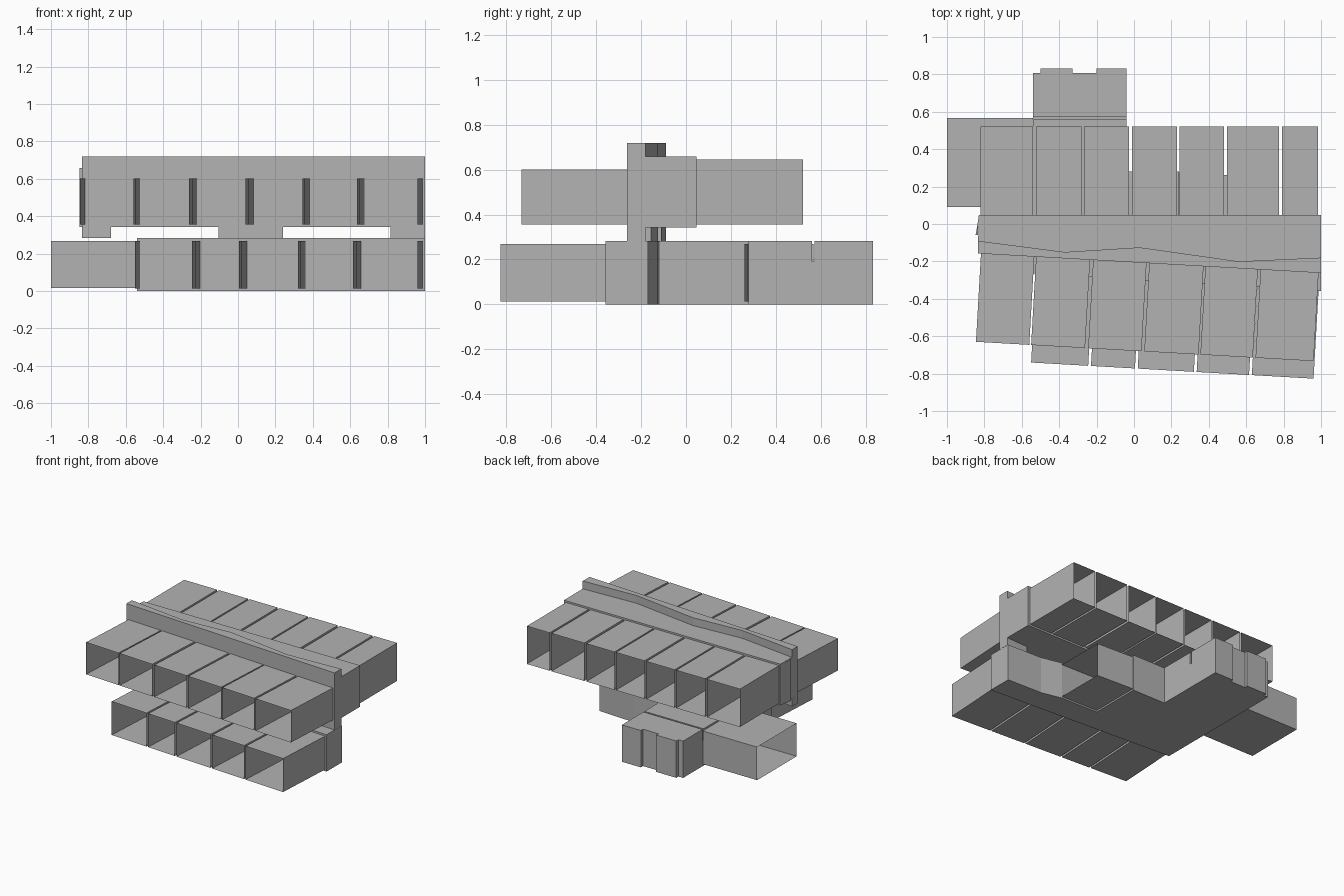
import bpy, bmesh

cube = bpy.data.objects.get("Cube")
if cube:
    bpy.data.objects.remove(cube, do_unlink=True)

grey = bpy.data.materials.new("concrete_grey")
grey.use_nodes = True
grey.diffuse_color = (0.45, 0.45, 0.45, 1)
grey.node_tree.nodes["Principled BSDF"].inputs["Base Color"].default_value = grey.diffuse_color

SLOPE = -0.057          # slant of the front facade


def add_object(name, bm):
    mesh = bpy.data.meshes.new(name)
    bm.to_mesh(mesh)
    bm.free()
    mesh.materials.append(grey)
    bpy.context.collection.objects.link(bpy.data.objects.new(name, mesh))


def prism(name, plan, z0, z1):
    """Solid block with a flat outline."""
    bm = bmesh.new()
    face = bm.faces.new([bm.verts.new((x, y, z0)) for x, y in plan])
    top = bmesh.ops.extrude_face_region(bm, geom=[face])["geom"]
    verts = [v for v in top if isinstance(v, bmesh.types.BMVert)]
    bmesh.ops.translate(bm, verts=verts, vec=(0, 0, z1 - z0))
    bmesh.ops.recalc_face_normals(bm, faces=bm.faces)
    add_object(name, bm)


def box(name, x0, x1, y0, y1, z0, z1):
    prism(name, [(x0, y0), (x1, y0), (x1, y1), (x0, y1)], z0, z1)


def tube(name, mouth, root, z0, z1):
    """Thin room shell, open at the mouth and closed by the body at its root."""
    bm = bmesh.new()
    rings = [[bm.verts.new((x, y, z)) for (x, y), z in
              zip((end[0], end[1], end[1], end[0]), (z0, z0, z1, z1))]
             for end in (mouth, root)]
    for i in range(4):
        j = (i + 1) % 4
        bm.faces.new((rings[0][i], rings[0][j], rings[1][j], rings[1][i]))
    bm.faces.new(rings[1])
    bmesh.ops.recalc_face_normals(bm, faces=bm.faces)
    add_object(name, bm)


def front_row(name, spans, y_mid, depth, z0, z1):
    """Row of rooms set square to the slanted front."""
    for i, span in enumerate(spans):
        mouth = [(x, y_mid + SLOPE * x) for x in span]
        root = [(x - SLOPE * depth, y + depth) for x, y in mouth]
        tube(f"{name}_{i + 1}", mouth, root, z0, z1)


def parapet_part(name, x0, x1, z0, z1):
    """Piece of the wavy strip between two x positions."""
    def back(x):
        for (xa, ya), (xb, yb) in zip(WAVE, WAVE[1:]):
            if x <= xb:
                return ya + (yb - ya) * (x - xa) / (xb - xa)
        return WAVE[-1][1]
    xs = [x0] + [x for x, _ in WAVE if x0 < x < x1] + [x1]
    plan = [(x0, -0.205 + SLOPE * x0), (x1, -0.205 + SLOPE * x1)]
    prism(name, plan + [(x, back(x)) for x in reversed(xs)], z0, z1)


# Upper spine with wavy parapet and hanging cores
WAVE = [(-0.835, -0.09), (-0.37, -0.15), (0.03, -0.125), (0.56, -0.2), (1, -0.18)]
prism("upper_spine", [(-0.835, -0.155), (1, -0.262), (1, 0.047), (-0.83, 0.047)], 0.342, 0.658)
prism("spine_end_plate", [(-0.847, -0.06), (-0.835, -0.06), (-0.83, 0.04)], 0.342, 0.658)
parapet_part("parapet", -0.835, 1, 0.658, 0.718)
for i, (a, b) in enumerate([(-0.835, -0.68), (-0.105, 0.24), (0.815, 1)]):
    parapet_part(f"core_{i + 1}", a, b, 0.283, 0.342)

# Upper rooms, front and back
front_row("upper_front_room", [(-0.845, -0.56), (-0.55, -0.262), (-0.245, 0.04),
          (0.055, 0.345), (0.355, 0.635), (0.65, 0.96)], -0.678, 0.48, 0.355, 0.6)
for i, (a, b) in enumerate([(-0.82, -0.54), (-0.525, -0.28), (-0.268, -0.028), (-0.012, 0.23),
                            (0.242, 0.48), (0.498, 0.775), (0.79, 0.983)]):
    tube(f"upper_back_room_{i + 1}", [(a, 0.52), (b, 0.52)], [(a, 0.047), (b, 0.047)], 0.355, 0.645)

# Lower body with its side hall
prism("lower_body", [(-0.54, -0.265), (1, -0.358), (1, -0.17), (0.71, -0.16), (0.55, -0.125),
      (0.24, -0.118), (0.24, 0.28), (-0.04, 0.28), (-0.04, 0.56), (-0.54, 0.56)], 0, 0.282)
front_row("lower_front_room", [(-0.55, -0.245), (-0.23, 0.005), (0.02, 0.32),
          (0.335, 0.615), (0.63, 0.96)], -0.772, 0.48, 0.012, 0.268)
tube("left_side_room", [(0.55, -0.145), (0.55, 0.26)], [(0.24, -0.118), (0.24, 0.275)], 0.012, 0.268)
tube("right_side_room", [(-1, 0.09), (-1, 0.568)], [(-0.54, 0.09), (-0.54, 0.568)], 0.015, 0.268)

# Back wing past the roof groove, with stepped end wall
box("wing_link", -0.54, -0.04, 0.56, 0.572, 0, 0.19)
box("wing_end", -0.54, -0.04, 0.572, 0.806, 0, 0.282)
box("wing_end_step_1", -0.5, -0.33, 0.806, 0.832, 0, 0.282)
box("wing_end_step_2", -0.2, -0.04, 0.806, 0.832, 0, 0.282)
